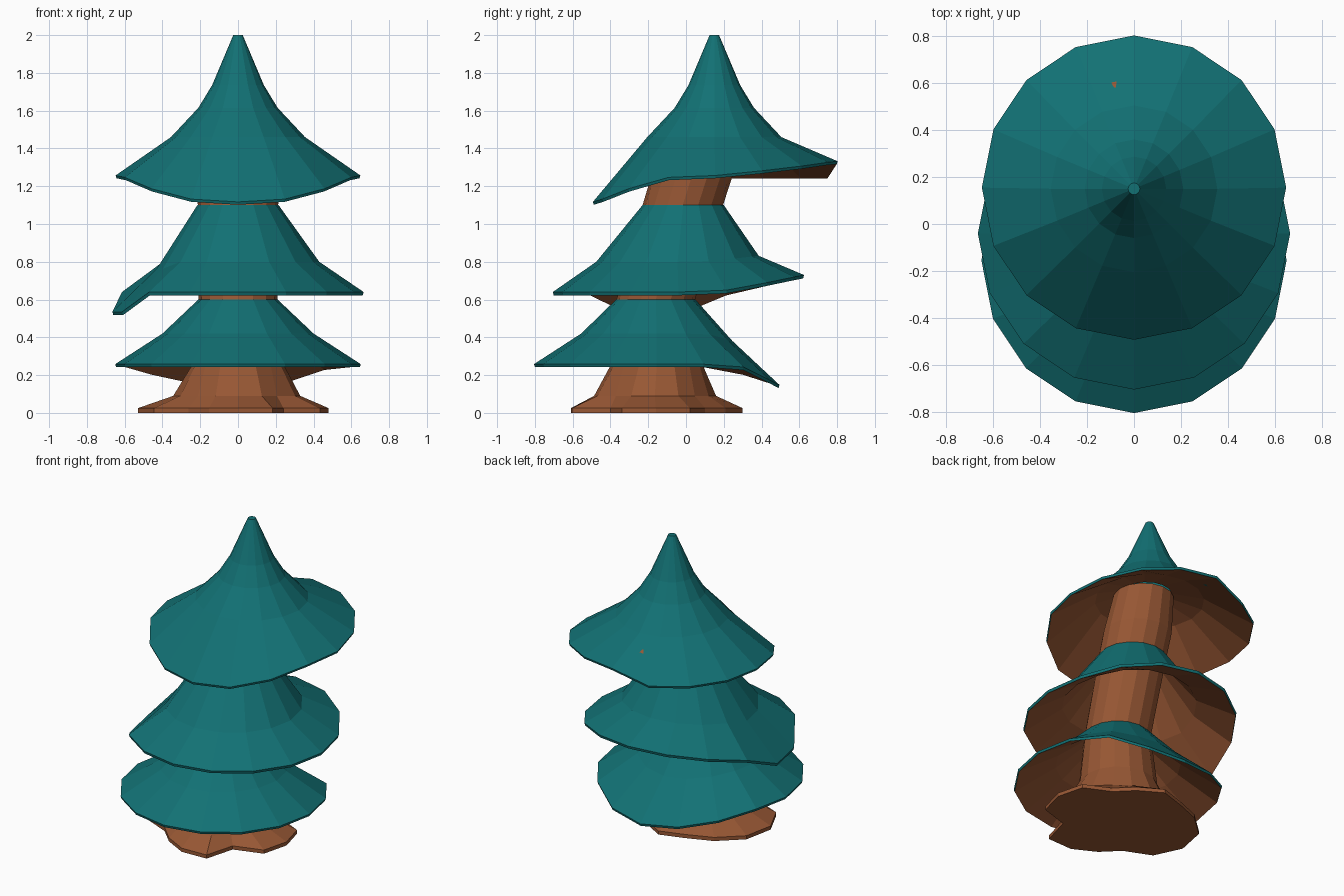
import bpy
import bmesh
from math import cos, sin, tau

SIDES = 16

cube = bpy.data.objects.get("Cube")
if cube:
    bpy.data.objects.remove(cube)


def material(name, rgb):
    mat = bpy.data.materials.new(name)
    mat.use_nodes = True
    mat.diffuse_color = (*rgb, 1)
    bsdf = next(n for n in mat.node_tree.nodes if n.type == "BSDF_PRINCIPLED")
    bsdf.inputs["Base Color"].default_value = (*rgb, 1)
    return mat


TEAL = material("teal needles", (0.006, 0.165, 0.175))
BROWN = material("brown bark", (0.31, 0.095, 0.034))


def ring(bm, y, z, radii, lifts):
    """One loop of the lathe, with a radius and a height shift per side."""
    return [bm.verts.new((r * cos(tau * k / SIDES), y + r * sin(tau * k / SIDES), z + dz))
            for k, (r, dz) in enumerate(zip(radii, lifts))]


def bridge(bm, upper, lower, slot=0):
    for k in range(SIDES):
        n = (k + 1) % SIDES
        face = bm.faces.new((upper[k], lower[k], lower[n], upper[n]))
        face.material_index = slot


def finish(bm, name, mats):
    mesh = bpy.data.meshes.new(name)
    bm.to_mesh(mesh)
    bm.free()
    for mat in mats:
        mesh.materials.append(mat)
    obj = bpy.data.objects.new(name, mesh)
    bpy.context.collection.objects.link(obj)
    return obj


def tier(name, outer, inner, lifts):
    """Hollow skirt: rows are (radius, y, z, share of the rim's bend)."""
    bm = bmesh.new()
    rows = [ring(bm, y, z, [r] * SIDES, [share * d for d in lifts])
            for r, y, z, share in outer + inner]
    lip = len(outer)
    for i in range(len(rows) - 1):
        bridge(bm, rows[i], rows[i + 1], 0 if i < lip else 1)
    if outer[0][0] < 0.1:
        bm.faces.new(rows[0])
    finish(bm, name, [TEAL, BROWN])


# Lower skirt, drooping at the back
tier("lower_branches",
     [(0.21, -0.16, 0.6, 0), (0.4, -0.155, 0.42, 0.35), (0.65, -0.155, 0.258, 1)],
     [(0.645, -0.155, 0.242, 1), (0.39, -0.155, 0.4, 0.35), (0.19, -0.16, 0.56, 0)],
     [0, 0, -0.015, -0.085, -0.11, -0.085, -0.04, 0] + [0] * 8)

# Middle skirt, lifted at the back and folded down on one side
tier("middle_branches",
     [(0.215, -0.015, 1.1, 0), (0.43, -0.045, 0.8, 0.35), (0.665, -0.04, 0.64, 1)],
     [(0.66, -0.04, 0.622, 1), (0.42, -0.045, 0.775, 0.35), (0.19, -0.02, 1.05, 0)],
     [0, 0.01, 0.05, 0.08, 0.09, 0.08, 0.05, 0, -0.105, -0.105] + [0] * 6)

# Pointed top skirt, dipping at the front and lifted at the back
tier("top_branches",
     [(0.025, 0.15, 2, 0), (0.137, 0.15, 1.735, 0), (0.21, 0.15, 1.615, 0),
      (0.355, 0.15, 1.46, 0), (0.648, 0.155, 1.257, 1)],
     [(0.643, 0.155, 1.242, 1), (0.34, 0.15, 1.44, 0), (0.16, 0.12, 1.5, 0)],
     [0, 0.025, 0.05, 0.07, 0.075, 0, 0, 0, 0, -0.01, -0.07, -0.125,
      -0.14, -0.125, -0.07, -0.01])

# Leaning trunk with a flared, uneven root base
roots = [0.48, 0.47, 0.37, 0.4, 0.46, 0.44, 0.48, 0.53,
         0.53, 0.48, 0.37, 0.4, 0.45, 0.48, 0.34, 0.47]
bm = bmesh.new()
flat = [0] * SIDES
rows = [ring(bm, y, z, [r] * SIDES, flat) for r, y, z in
        [(0.19, 0.09, 1.49), (0.215, 0.03, 1.25), (0.213, -0.017, 1.1),
         (0.208, -0.16, 0.6), (0.245, -0.155, 0.25)]]
rows.append(ring(bm, -0.165, 0.09, [0.2 + 0.27 * r for r in roots], flat))
rows += [ring(bm, -0.16, z, roots, flat) for z in (0.025, 0)]
for a, b in zip(rows, rows[1:]):
    bridge(bm, a, b)
bm.faces.new(rows[0])
bm.faces.new(list(reversed(rows[-1])))
finish(bm, "trunk", [BROWN])
